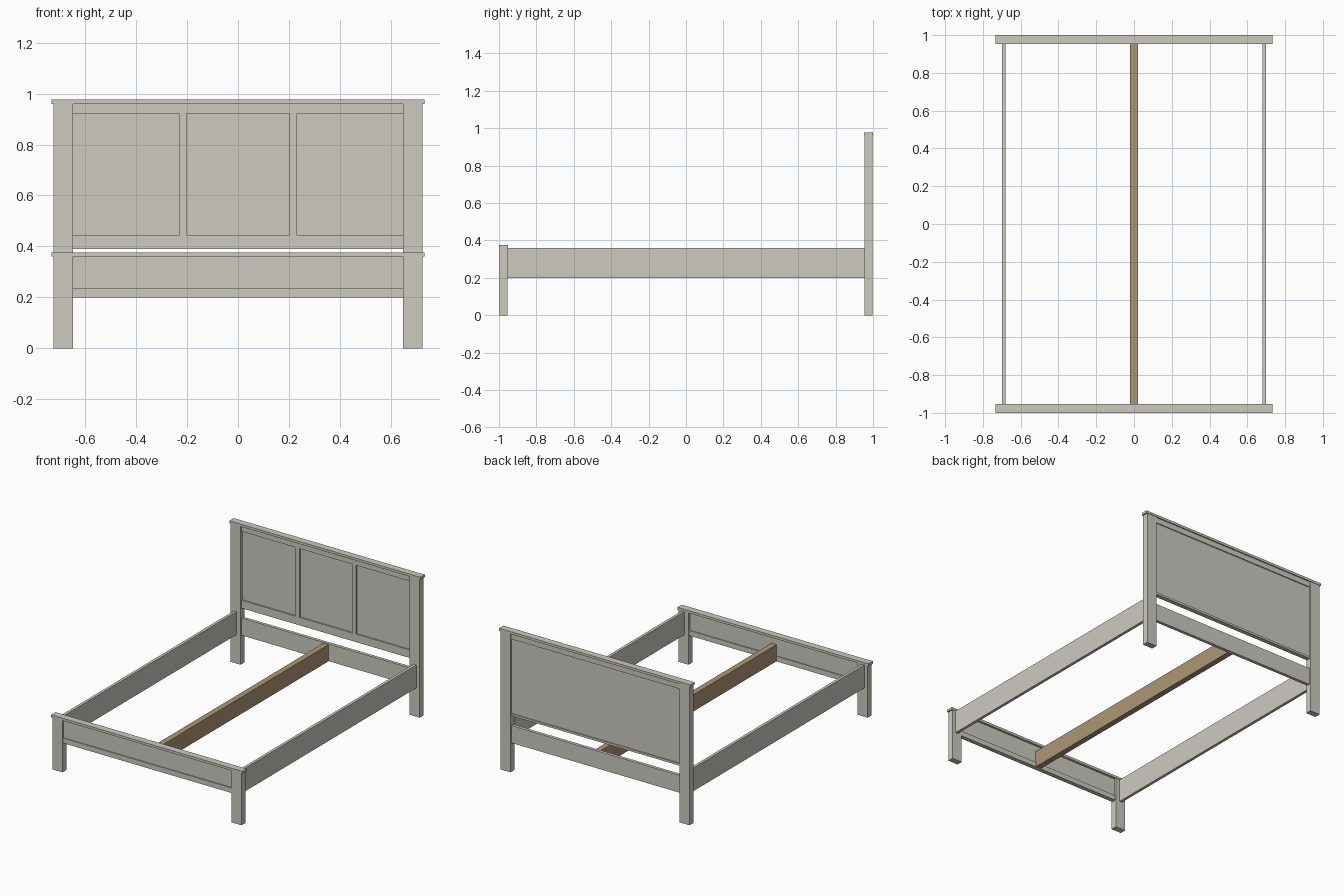
import bpy
import bmesh

if "Cube" in bpy.data.objects:
    bpy.data.objects.remove(bpy.data.objects["Cube"])


def box(name, x, y, z, mat=None):
    """Box from (min, max) ranges on each axis."""
    bm = bmesh.new()
    bmesh.ops.create_cube(bm, size=1)
    for v in bm.verts:
        for i, (lo, hi) in enumerate((x, y, z)):
            v.co[i] = lo if v.co[i] < 0 else hi
    centre = [(lo + hi) / 2 for lo, hi in (x, y, z)]
    bmesh.ops.translate(bm, verts=bm.verts, vec=[-c for c in centre])
    mesh = bpy.data.meshes.new(name)
    bm.to_mesh(mesh)
    bm.free()
    ob = bpy.data.objects.new(name, mesh)
    ob.location = centre
    bpy.context.collection.objects.link(ob)
    if mat:
        mesh.materials.append(mat)
    return ob


def pair(name, x, y, z, mat=None):
    """A box and its mirror image across x = 0."""
    box(name + "_right", x, y, z, mat)
    box(name + "_left", (-x[1], -x[0]), y, z, mat)


def colour(name, rgb):
    m = bpy.data.materials.new(name)
    m.diffuse_color = (*rgb, 1)
    m.use_nodes = True
    m.node_tree.nodes["Principled BSDF"].inputs["Base Color"].default_value = m.diffuse_color
    return m


wood = colour("bare_wood", (0.42, 0.31, 0.18))
paint = colour("warm_grey_paint", (0.61, 0.59, 0.53))

INNER, OUTER, CAP = 0.648, 0.725, 0.733
span = (-INNER, INNER)
head_y, foot_y = (0.955, 0.997), (-0.997, -0.955)

# Headboard: posts, cap, frame, recessed panel and low rail
pair("headboard_post", (INNER, OUTER), head_y, (0, 0.96), paint)
box("headboard_cap", (-CAP, CAP), (0.952, 1.0), (0.96, 0.977), paint)
frame_y = (0.962, 0.992)
box("headboard_top_rail", span, frame_y, (0.922, 0.96), paint)
box("headboard_bottom_rail", span, (0.962, 0.985), (0.39, 0.445), paint)
box("headboard_back_lip", span, (0.985, 0.992), (0.39, 0.405), paint)
pair("headboard_stile", (0.203, 0.232), (0.962, 0.972), (0.445, 0.922), paint)
box("headboard_panel", span, (0.972, 0.985), (0.445, 0.922), paint)
box("headboard_low_rail", span, (0.965, 0.987), (0.2, 0.32), paint)

# Footboard
pair("footboard_post", (INNER, OUTER), foot_y, (0, 0.36), paint)
box("footboard_cap", (-CAP, CAP), (-1.0, -0.952), (0.36, 0.377), paint)
box("footboard_bottom_rail", span, (-0.991, -0.961), (0.2, 0.235), paint)
box("footboard_panel", span, (-0.984, -0.968), (0.235, 0.36), paint)

# Side rails and central support beam
pair("side_rail", (0.68, 0.70), (-0.955, 0.955), (0.2, 0.36), paint)
box("centre_beam", (-0.02, 0.02), (-0.965, 0.965), (0.2, 0.315), wood)
